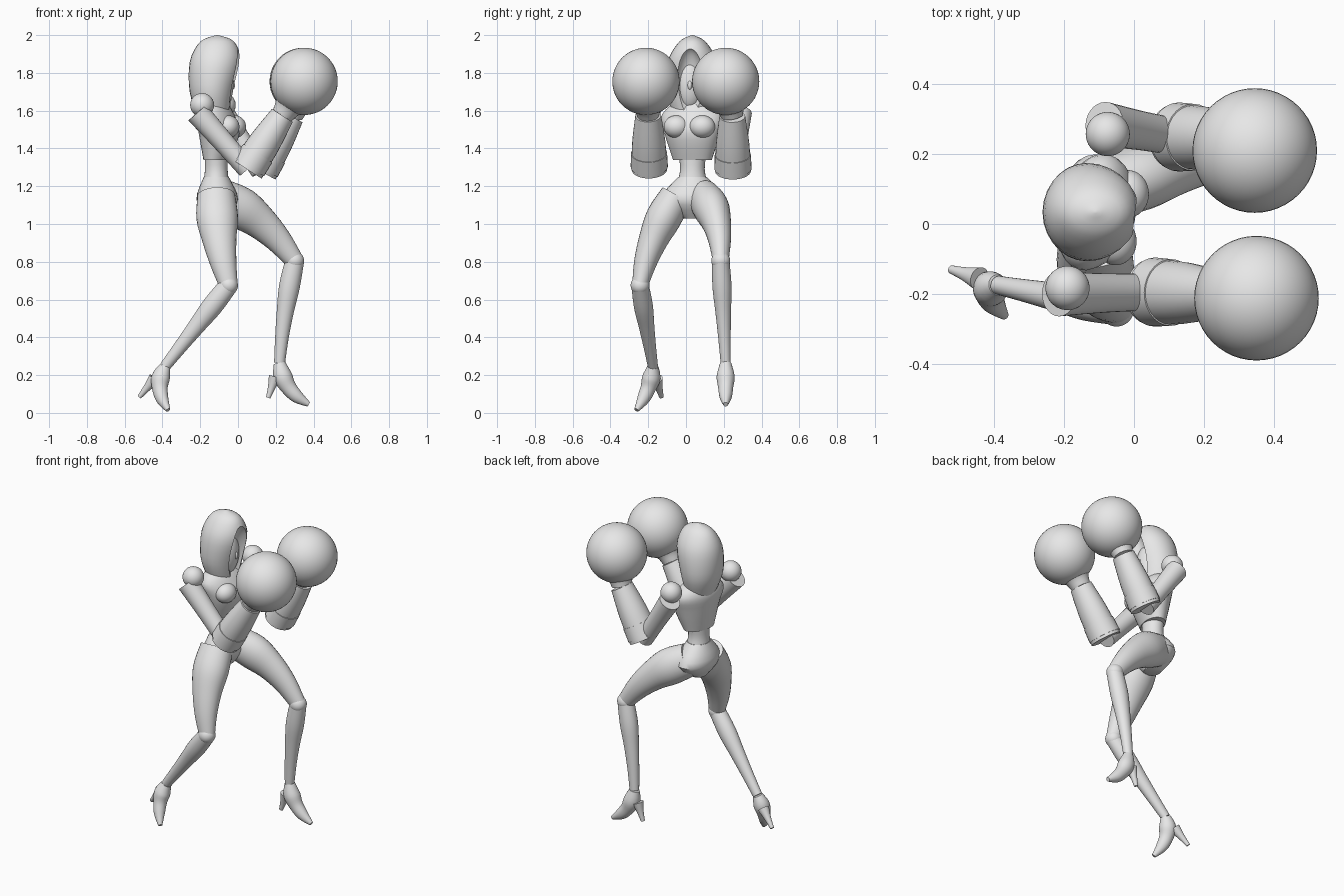
import bpy, bmesh, math
from mathutils import Vector

cube = bpy.data.objects.get("Cube")
if cube:
    bpy.data.objects.remove(cube, do_unlink=True)

grey = bpy.data.materials.new("plain grey")
grey.use_nodes = True
grey.diffuse_color = (0.8, 0.8, 0.8, 1)
grey.node_tree.nodes["Principled BSDF"].inputs["Base Color"].default_value = grey.diffuse_color

Y = Vector((0, 1, 0))
UP = Vector((0, 0, 1))
ACROSS = Vector((0.25, 0.97, 0))      # shoulder line of the twisted torso
STRAIGHT = Vector((0, 0, 0))


def smooth(ob):
    bpy.ops.object.select_all(action='DESELECT')
    ob.select_set(True)
    bpy.context.view_layer.objects.active = ob
    bpy.ops.object.shade_smooth_by_angle(angle=math.radians(40))


def finish(bm, name):
    bmesh.ops.recalc_face_normals(bm, faces=bm.faces)
    mesh = bpy.data.meshes.new(name)
    bm.to_mesh(mesh)
    bm.free()
    mesh.materials.append(grey)
    ob = bpy.data.objects.new(name, mesh)
    bpy.context.collection.objects.link(ob)
    smooth(ob)
    return ob


def spline(rows, steps=4):
    """Smooth curve through the section values."""
    out = []
    for i in range(len(rows) - 1):
        before, start, end = rows[max(i - 1, 0)], rows[i], rows[i + 1]
        after = rows[min(i + 2, len(rows) - 1)]
        for k in range(steps):
            t = k / steps
            out.append([b + t / 2 * (c - a + t * (2*a - 5*b + 4*c - d + t * (3*(b - c) + d - a)))
                        for a, b, c, d in zip(before, start, end, after)])
    return out + [list(rows[-1])]


def loft(name, rows, side=Y, normal=None, sides=28):
    """Skin elliptical sections (x, y, z, half width, half depth)."""
    rows = spline(rows)
    pts = [Vector(r[:3]) for r in rows]
    bm = bmesh.new()
    rings = []
    for i, (p, r) in enumerate(zip(pts, rows)):
        t = normal or (pts[min(i + 1, len(pts) - 1)] - pts[max(i - 1, 0)]).normalized()
        s = (side - t * side.dot(t)).normalized()
        f = t.cross(s)
        angles = [math.tau * k / sides for k in range(sides)]
        rings.append([bm.verts.new(p + s * r[3] * math.cos(a) + f * r[4] * math.sin(a)) for a in angles])
    for lo, hi in zip(rings, rings[1:]):
        for k in range(sides):
            j = (k + 1) % sides
            bm.faces.new((lo[k], lo[j], hi[j], hi[k]))
    bm.faces.new(rings[0])
    bm.faces.new(rings[-1])
    return finish(bm, name)


def body(name, rows, side=Y):
    """Stack level sections (x, z, half width, half depth) on the body's centre line."""
    return loft(name, [(x, 0.034, z, w, d) for x, z, w, d in rows], side, UP)


def limb(name, start, end, radii, bow=STRAIGHT, width=1, side=Y):
    """Taper from start to end through evenly spaced radii, bowed in the middle."""
    rows = []
    for i, r in enumerate(radii):
        t = i / (len(radii) - 1)
        rows.append((*(start.lerp(end, t) + bow * 4 * t * (1 - t)), r * width, r))
    return loft(name, rows, side)


def ball(name, centre, radii):
    bm = bmesh.new()
    bmesh.ops.create_uvsphere(bm, u_segments=48, v_segments=24, radius=1)
    bmesh.ops.scale(bm, vec=radii, verts=bm.verts)
    bmesh.ops.translate(bm, vec=centre, verts=bm.verts)
    return finish(bm, name)


# Torso, waist and pelvis
body("chest", [(-.115, 1.34, .105, .065), (-.1, 1.48, .15, .105),
               (-.12, 1.58, .165, .095), (-.125, 1.67, .06, .05)], ACROSS)
for name, s in (("right_bust", -1), ("left_bust", 1)):
    ball(name, Vector((-.035, .018, 1.515)) + ACROSS * .07 * s, (.06, .068, .06))
body("neck", [(-.12, 1.63, .05, .05), (-.1, 1.72, .04, .04)])
body("waist", [(-.115, 1.38, .075, .062), (-.115, 1.29, .065, .06), (-.115, 1.22, .08, .068)])
body("pelvis", [(-.115, 1.25, .075, .066), (-.11, 1.13, .165, .11), (-.11, 1.03, .05, .05)])

# Head: hood-shaped hair hollowed at the front, with the face inside
hair = body("hair", [(-.13, 1.575, .1, .085), (-.138, 1.7, .138, .118), (-.12, 1.86, .13, .135),
                     (-.11, 1.965, .07, .09), (-.11, 2, .004, .005)])
cutter = ball("face_opening_cutter", (.025, .02, 1.71), (.09, .08, .225))
opening = hair.modifiers.new("opening", 'BOOLEAN')
opening.operation = 'DIFFERENCE'
opening.object = cutter
bpy.context.view_layer.objects.active = hair
bpy.ops.object.modifier_apply(modifier=opening.name)
bpy.data.objects.remove(cutter, do_unlink=True)
smooth(hair)
ball("face", (-.09, .02, 1.74), (.066, .075, .135))
ball("nose", (-.03, .02, 1.735), (.014, .012, .025))


def arm(side, shoulder, sleeve, elbow, wrist, glove):
    shoulder, sleeve, elbow, wrist, glove = map(Vector, (shoulder, sleeve, elbow, wrist, glove))
    ball(side + "_shoulder_ball", shoulder, (.063, .063, .063))
    limb(side + "_upper_arm", sleeve, elbow, (.064, .056, .053))
    limb(side + "_forearm", elbow, wrist, (.09, .084, .065), width=1.05)
    limb(side + "_elbow_band", elbow.lerp(wrist, .05), elbow.lerp(wrist, .3), (.094, .091), width=1.05)
    limb(side + "_glove_cuff", wrist, wrist.lerp(glove, .5), (.058, .075, .12))
    ball(side + "_glove", glove, (.178, .178, .178))


def leg(side, hip, knee, ankle, toe, heel, thigh_bow, shin_bow, shoe_bow):
    hip, knee, ankle, toe, heel = map(Vector, (hip, knee, ankle, toe, heel))
    across = UP.cross(toe - heel).normalized()
    limb(side + "_thigh", hip, knee, (.1, .11, .09, .07, .049), Vector(thigh_bow), .86)
    ball(side + "_knee", knee, (.05, .05, .05))
    limb(side + "_shin", knee, ankle, (.05, .055, .045, .036, .029), Vector(shin_bow), .92)
    limb(side + "_shoe", ankle, toe, (.031, .05, .042, .034, .013), Vector(shoe_bow), .95, across)
    limb(side + "_shoe_heel", ankle.lerp(heel, .4), heel, (.034, .02, .012), side=across)


# Arms raised in a guard, legs in a stride with the left one forward
arm("right", (-.19, -.183, 1.63), (-.215, -.2, 1.59), (.05, -.194, 1.29), (.235, -.2, 1.575), (.35, -.212, 1.755))
arm("left", (-.075, .257, 1.63), (-.085, .285, 1.59), (.12, .249, 1.28), (.285, .245, 1.57), (.345, .21, 1.755))
leg("right", (-.115, -.05, 1.15), (-.05, -.243, .675), (-.387, -.175, .245), (-.37, -.262, .015),
    (-.522, -.13, .085), (-.015, -.028, 0), STRAIGHT, (-.035, .018, 0))
leg("left", (-.09, .095, 1.14), (.3, .184, .805), (.22, .21, .265), (.375, .21, .045),
    (.16, .21, .08), (.015, .022, .035), (-.01, 0, 0), (-.03, 0, -.02))
